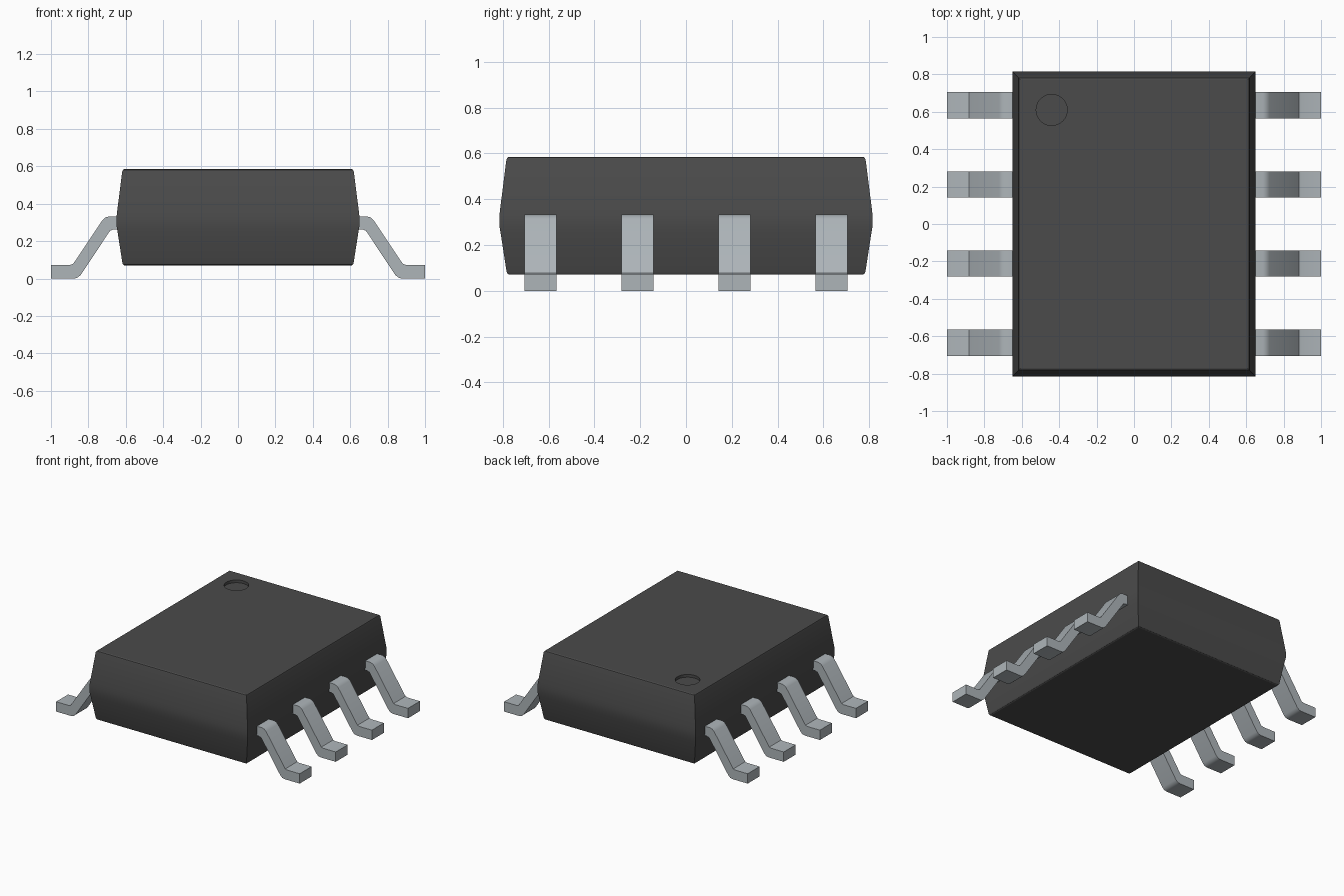
import bpy, bmesh, math

if "Cube" in bpy.data.objects:
    bpy.data.objects.remove(bpy.data.objects["Cube"], do_unlink=True)


def material(name, rgb, metallic=0.0):
    mat = bpy.data.materials.new(name)
    mat.use_nodes = True
    mat.diffuse_color = (*rgb, 1)
    mat.node_tree.nodes["Principled BSDF"].inputs["Base Color"].default_value = (*rgb, 1)
    return mat


def make_object(name, bm, mat, smooth_angle):
    bmesh.ops.recalc_face_normals(bm, faces=bm.faces)
    mesh = bpy.data.meshes.new(name)
    bm.to_mesh(mesh)
    bm.free()
    mesh.materials.append(mat)
    obj = bpy.data.objects.new(name, mesh)
    bpy.context.collection.objects.link(obj)
    select_only(obj)
    bpy.ops.object.shade_smooth_by_angle(angle=math.radians(smooth_angle))
    return obj


def select_only(obj):
    bpy.ops.object.select_all(action='DESELECT')
    obj.select_set(True)
    bpy.context.view_layer.objects.active = obj


black = material("black plastic", (0.07, 0.07, 0.07))
silver = material("silver metal", (0.42, 0.46, 0.485))

# Body: stacked rectangles (z, inset from the widest outline)
HALF_X, HALF_Y = 0.65, 0.815
sections = [(0.07, 0.043), (0.074, 0.036), (0.082, 0.032), (0.25, 0.006),
            (0.285, 0.0), (0.325, 0.0), (0.36, 0.004),
            (0.573, 0.031), (0.581, 0.035), (0.585, 0.043)]
bm = bmesh.new()
rings = []
for z, inset in sections:
    x, y = HALF_X - inset, HALF_Y - inset
    rings.append([bm.verts.new((sx * x, sy * y, z))
                  for sx, sy in ((-1, -1), (1, -1), (1, 1), (-1, 1))])
for low, high in zip(rings, rings[1:]):
    for i in range(4):
        j = (i + 1) % 4
        bm.faces.new((low[i], low[j], high[j], high[i]))
bm.faces.new(rings[0])
bm.faces.new(rings[-1])
body = make_object("body", bm, black, 25)

# Round index dimple cut into the top
bpy.ops.mesh.primitive_cylinder_add(vertices=48, radius=0.083, depth=0.1,
                                    location=(-0.44, 0.61, 0.565 + 0.05))
cutter = bpy.context.object
cutter.name = "dimple_cutter"
cutter.hide_render = True
cutter.data.materials.append(black)
cut = body.modifiers.new("dimple", 'BOOLEAN')
cut.operation = 'DIFFERENCE'
cut.object = cutter
select_only(body)
bpy.ops.object.modifier_apply(modifier=cut.name)
bpy.data.objects.remove(cutter, do_unlink=True)

# Leads: bent strip profile (x, z), extruded along y
profile = [(0.60, 0.332), (0.69, 0.332), (0.708, 0.327), (0.724, 0.313),
           (0.872, 0.092), (0.882, 0.078), (0.898, 0.073), (1.0, 0.073),
           (1.0, 0.0), (0.875, 0.0), (0.857, 0.005), (0.841, 0.019),
           (0.693, 0.242), (0.683, 0.256), (0.667, 0.262), (0.60, 0.262)]
LEAD_HALF = 0.07
for side, side_name in ((1, "left"), (-1, "right")):
    for n, y in enumerate((-0.635, -0.212, 0.212, 0.635), 1):
        bm = bmesh.new()
        near = [bm.verts.new((side * x, y - LEAD_HALF, z)) for x, z in profile]
        far = [bm.verts.new((side * x, y + LEAD_HALF, z)) for x, z in profile]
        count = len(profile)
        for i in range(count):
            j = (i + 1) % count
            bm.faces.new((near[i], near[j], far[j], far[i]))
        bm.faces.new(near)
        bm.faces.new(far)
        make_object(f"{side_name}_lead_{n}", bm, silver, 35)
